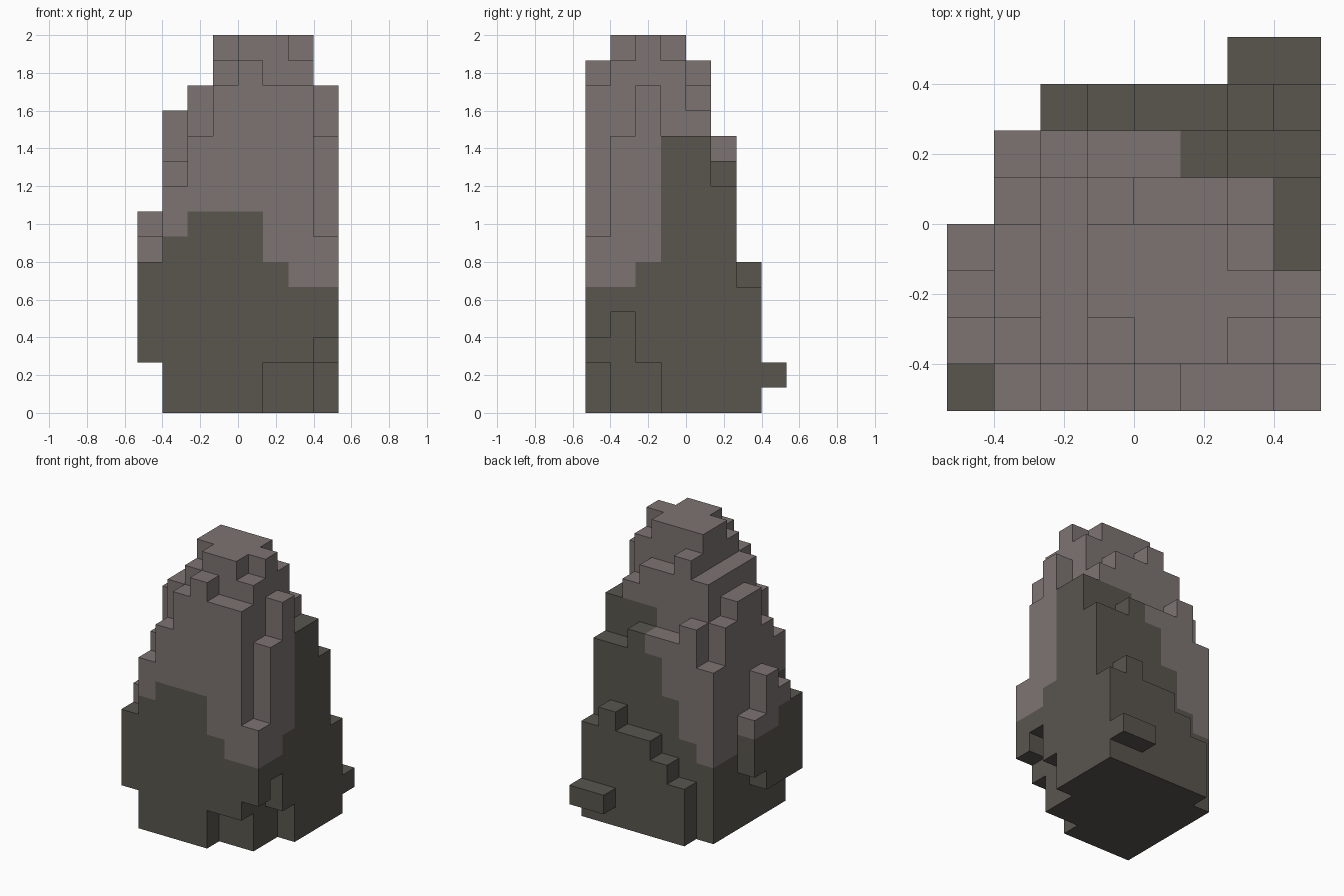
import bpy
import bmesh
from mathutils import Vector

cube = bpy.data.objects.get("Cube")
if cube:
    bpy.data.objects.remove(cube, do_unlink=True)

CELL = 2 / 15  # size of one block


def flat_material(name, color):
    m = bpy.data.materials.new(name)
    m.use_nodes = True
    m.diffuse_color = (*color, 1)
    bsdf = m.node_tree.nodes["Principled BSDF"]
    bsdf.inputs["Base Color"].default_value = (*color, 1)
    bsdf.inputs["Roughness"].default_value = 0.9
    return m


light_stone = flat_material("light_stone", (0.205, 0.175, 0.168))
dark_stone = flat_material("dark_stone", (0.100, 0.093, 0.078))

# Height of each block column: rows run front to back, columns from -x to +x
TOP = [
    [6, 9, 11, 13, 14, 13, 13, 7],
    [7, 10, 13, 14, 15, 15, 14, 11],
    [8, 12, 13, 15, 15, 15, 15, 13],
    [6, 12, 13, 15, 15, 15, 14, 11],
    [0, 11, 13, 14, 13, 13, 12, 11],
    [0, 9, 11, 10, 10, 10, 9, 9],
    [0, 0, 3, 4, 5, 5, 6, 5],
    [0, 0, 0, 0, 0, 0, 2, 2],
]

# Height of the dark stone inside each row
DARK = [
    [6, 7, 8, 8, 8, 6, 5, 5],
    [6, 6, 7, 8, 8, 6, 5, 5],
    [5, 5, 6, 7, 8, 8, 6, 6],
    [5, 5, 6, 7, 8, 9, 11, 11],
    [0, 4, 5, 7, 9, 11, 11, 11],
    [0, 4, 5, 7, 9, 10, 10, 10],
    [6] * 8,
    [6] * 8,
]

# Overhangs: columns (x, y) that start above the ground
BASE = {
    (0, 0): 2, (0, 1): 2, (0, 2): 2, (0, 3): 3,   # bulge on the -x side
    (5, 0): 2, (6, 0): 2,                         # undercut at the front
    (7, 0): 3, (7, 1): 4, (7, 2): 2,              # undercut corner
    (6, 7): 1, (7, 7): 1,                         # ledge at the back
}

solid = {(i, j, k)
         for j in range(8) for i in range(8)
         for k in range(BASE.get((i, j), 0), TOP[j][i])}


def build_rock(name):
    """Skin the blocks, keeping only the faces open to the air."""
    bm = bmesh.new()
    verts = {}

    def corner(p):
        if p not in verts:
            verts[p] = bm.verts.new(((p[0] - 4) * CELL, (p[1] - 4) * CELL, p[2] * CELL))
        return verts[p]

    for cell in sorted(solid):
        i, j, k = cell
        for axis in range(3):
            u, v = (axis + 1) % 3, (axis + 2) % 3
            for side in (0, 1):
                beside = list(cell)
                beside[axis] += 2 * side - 1
                if tuple(beside) in solid:
                    continue
                ring = []
                for du, dv in ((0, 0), (1, 0), (1, 1), (0, 1)):
                    p = list(cell)
                    p[axis] += side
                    p[u] += du
                    p[v] += dv
                    ring.append(corner(tuple(p)))
                face = bm.faces.new(ring if side else ring[::-1])
                face.material_index = 1 if k < DARK[j][i] else 0

    mesh = bpy.data.meshes.new(name)
    bm.to_mesh(mesh)
    bm.free()
    mesh.materials.append(light_stone)
    mesh.materials.append(dark_stone)
    obj = bpy.data.objects.new(name, mesh)
    bpy.context.collection.objects.link(obj)
    return obj


build_rock("rock")
